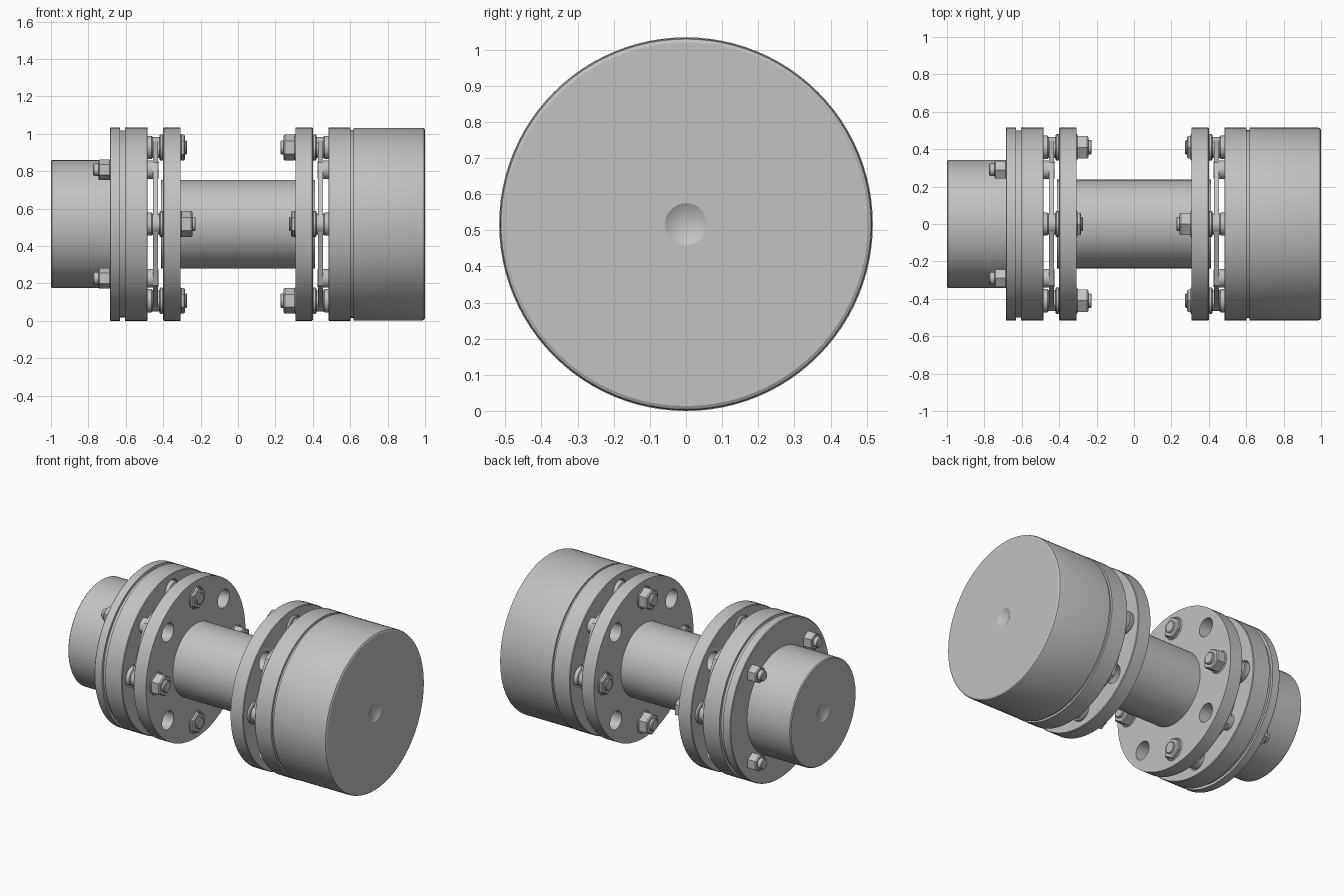
import bpy
import bmesh
from math import pi, sin, cos, radians
from mathutils import Vector

cube = bpy.data.objects.get("Cube")
if cube:
    bpy.data.objects.remove(cube, do_unlink=True)

R = 0.517            # outer radius, also the height of the shaft axis
BOLT_R = 0.41        # bolt circle radius
CARDINAL = [k * pi / 2 for k in range(4)]
DIAGONAL = [a + pi / 4 for a in CARDINAL]

steel = bpy.data.materials.new("steel grey")
steel.use_nodes = True
GREY = (0.54, 0.54, 0.54, 1)
steel.diffuse_color = GREY
steel.node_tree.nodes["Principled BSDF"].inputs["Base Color"].default_value = GREY


def shade(ob):
    bpy.ops.object.select_all(action="DESELECT")
    ob.select_set(True)
    bpy.context.view_layer.objects.active = ob
    bpy.ops.object.shade_smooth_by_angle(angle=radians(28))


def lathe(name, profile, sides=96, angle=None, closed=False):
    """Turn (x, radius) points about the shaft, or about a bolt axis at an angle."""
    bm = bmesh.new()
    vs = [bm.verts.new((x, 0, r)) for x, r in profile]
    pairs = list(zip(vs, vs[1:]))
    if closed:
        pairs.append((vs[-1], vs[0]))
    es = [bm.edges.new(p) for p in pairs]
    bmesh.ops.spin(bm, geom=vs + es, cent=(0, 0, 0), axis=(1, 0, 0),
                   angle=2 * pi, steps=sides)
    bmesh.ops.remove_doubles(bm, verts=bm.verts, dist=1e-5)
    bmesh.ops.recalc_face_normals(bm, faces=bm.faces)
    shift = Vector((0, 0, R))
    if angle is not None:
        shift += Vector((0, BOLT_R * cos(angle), BOLT_R * sin(angle)))
    bmesh.ops.translate(bm, verts=bm.verts, vec=shift)
    me = bpy.data.meshes.new(name)
    bm.to_mesh(me)
    bm.free()
    me.materials.append(steel)
    ob = bpy.data.objects.new(name, me)
    bpy.context.collection.objects.link(ob)
    shade(ob)
    return ob


def rod(name, x0, x1, r, angle, sides=32, c=0.005):
    """Cylinder with chamfered ends, or a nut when it has six sides."""
    lo, hi = min(x0, x1), max(x0, x1)
    return lathe(name, [(lo, 0), (lo, r - c), (lo + c, r), (hi - c, r),
                        (hi, r - c), (hi, 0)], sides, angle)


def drill(ob, x0, x1, r, angles):
    for a in angles:
        cutter = lathe("drill_helper", [(x0, 0), (x0, r), (x1, r), (x1, 0)], 32, a)
        cutter.hide_render = True
        mod = ob.modifiers.new("hole", "BOOLEAN")
        mod.operation = "DIFFERENCE"
        mod.solver = "EXACT"
        mod.object = cutter
        bpy.context.view_layer.objects.active = ob
        bpy.ops.object.modifier_apply(modifier=mod.name)
        bpy.data.objects.remove(cutter, do_unlink=True)
    shade(ob)


# Small hub with its flange, grooved joint and adapter plate
hub = lathe("small_hub", [
    (-0.966, 0), (-1, 0.058), (-1, 0.336), (-0.994, 0.342), (-0.685, 0.342),
    (-0.685, R - 0.004), (-0.681, R), (-0.63, R), (-0.63, 0.5), (-0.605, 0.5),
    (-0.605, R), (-0.487, R), (-0.483, R - 0.004), (-0.483, 0)])
drill(hub, -0.56, -0.4, 0.07, CARDINAL)

# Large hub with a thin groove behind its adapter plate
drum = lathe("large_hub", [
    (0.483, 0), (0.483, R - 0.004), (0.487, R), (0.602, R), (0.602, 0.503),
    (0.618, 0.503), (0.618, R - 0.002), (0.986, R - 0.002), (0.995, R - 0.005),
    (1, R - 0.014), (1, 0.058), (0.966, 0)])
drill(drum, 0.4, 0.56, 0.07, CARDINAL)

# Spacer tube with a flange at each end
spacer = lathe("spacer", [
    (-0.412, 0), (-0.412, 0.237), (-0.4, 0.237), (-0.4, R - 0.004), (-0.396, R),
    (-0.308, R), (-0.308, 0.237), (0.308, 0.237), (0.308, R), (0.396, R),
    (0.4, R - 0.004), (0.4, 0.237), (0.412, 0.237), (0.412, 0)])
for lo, hi in ((-0.45, -0.27), (0.27, 0.45)):
    drill(spacer, lo, hi, 0.06, DIAGONAL)

for s, side in ((-1, "right"), (1, "left")):
    # Flexible disc pack, an eight-sided ring with corners at the bolts
    lathe(side + "_disc_pack", [(s * 0.428, 0.34), (s * 0.428, 0.465),
                                (s * 0.455, 0.465), (s * 0.455, 0.34)], 8, closed=True)
    # Spacer flange bolts with washers and nuts
    for k, a in enumerate(CARDINAL):
        long = (k % 2 == 0) == (s < 0)
        nut_end, tip = (0.243, 0.226) if long else (0.283, 0.272)
        rod(side + "_bolt", s * tip, s * 0.5, 0.038, a)
        rod(side + "_nut", s * nut_end, s * 0.31, 0.069, a, 6, 0.007)
        rod(side + "_flange_washer", s * 0.302, s * 0.312, 0.072, a)
        rod(side + "_pack_washer", s * 0.398, s * 0.42, 0.07, a)
        rod(side + "_pack_sleeve", s * 0.415, s * 0.462, 0.056, a)
        rod(side + "_bolt_head", s * 0.458, s * 0.51, 0.062, a)
    # Sleeves tying the pack to the hub plate
    for a in DIAGONAL:
        rod(side + "_hub_sleeve", s * 0.425, s * 0.49, 0.05, a)

# Nuts and studs on the small hub flange
for a in DIAGONAL:
    rod("hub_nut", -0.746, -0.68, 0.055, a, 6, 0.006)
    rod("hub_stud", -0.774, -0.7, 0.033, a)
